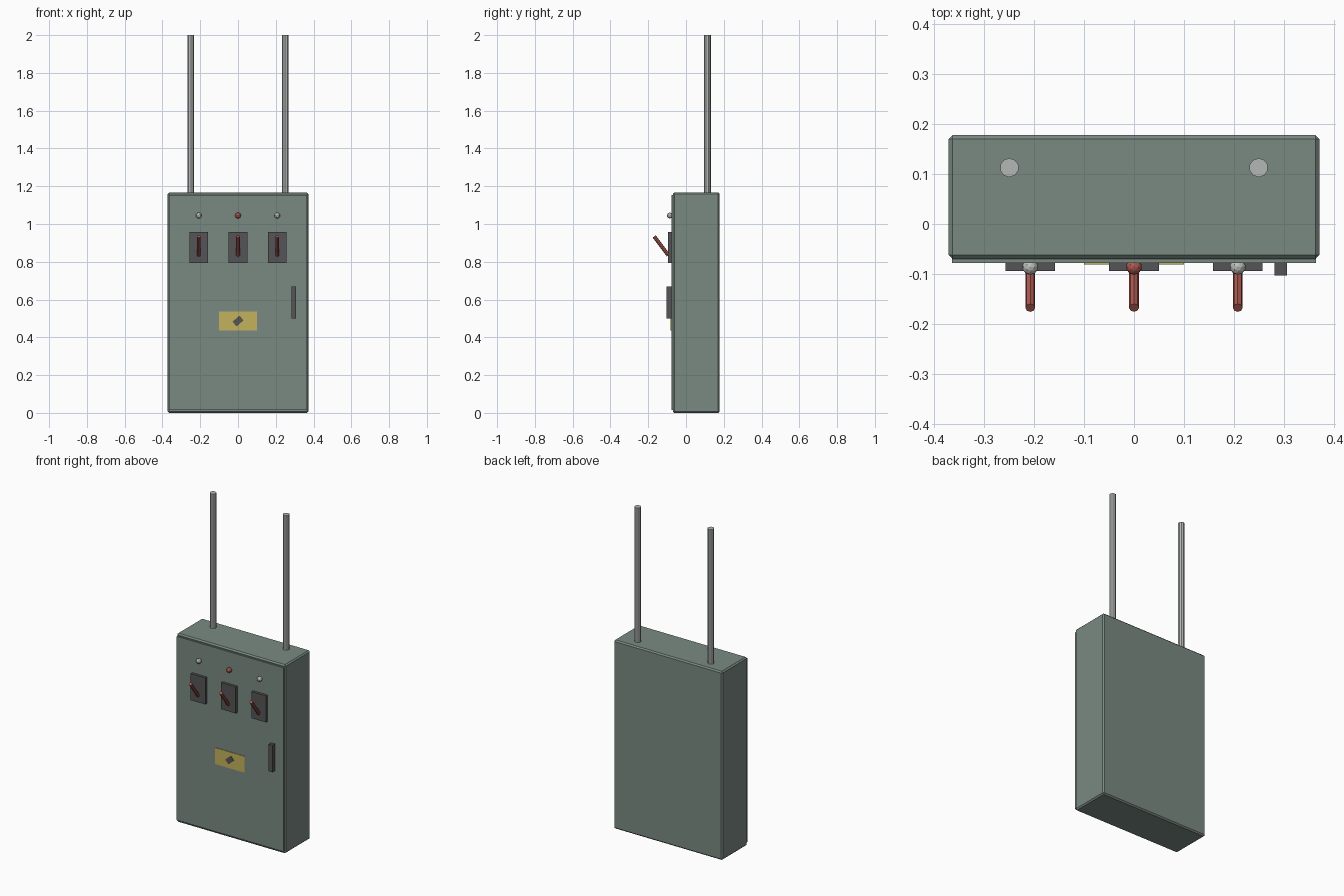
import bpy
import math
from mathutils import Vector

if "Cube" in bpy.data.objects:
    bpy.data.objects.remove(bpy.data.objects["Cube"])


def material(name, rgb):
    m = bpy.data.materials.new(name)
    m.diffuse_color = (*rgb, 1)
    m.use_nodes = True
    m.node_tree.nodes["Principled BSDF"].inputs["Base Color"].default_value = m.diffuse_color
    return m


GREEN = material("grey_green_paint", (0.195, 0.255, 0.225))
DARK = material("dark_grey", (0.09, 0.09, 0.095))
RED = material("red", (0.42, 0.10, 0.08))
YELLOW = material("warning_yellow", (0.55, 0.44, 0.11))
STEEL = material("light_steel", (0.46, 0.47, 0.47))
GLASS = material("pale_lamp", (0.52, 0.53, 0.51))


def finish(name, mat):
    ob = bpy.context.object
    ob.name = name
    ob.data.materials.append(mat)
    return ob


def box(name, x, y, z, mat, tilt=0):
    """Box given by (min, max) on each axis, optionally turned about y."""
    mid = [(a + b) / 2 for a, b in (x, y, z)]
    bpy.ops.mesh.primitive_cube_add(size=1, location=mid, rotation=(0, tilt, 0))
    ob = finish(name, mat)
    ob.scale = [b - a for a, b in (x, y, z)]
    bpy.ops.object.transform_apply(location=False, rotation=False, scale=True)
    return ob


def rod(name, start, end, radius, sides, mat):
    a, b = Vector(start), Vector(end)
    d = b - a
    bpy.ops.mesh.primitive_cylinder_add(
        vertices=sides, radius=radius, depth=d.length, location=(a + b) / 2,
        rotation=(math.atan2(-d.y, d.z), 0, 0))
    return finish(name, mat)


# Cabinet with chamfered edges, and the raised door panel
cabinet = box("cabinet", (-0.372, 0.372), (-0.07, 0.178), (0, 1.167), GREEN)
bevel = cabinet.modifiers.new("chamfer", 'BEVEL')
bevel.width = 0.008
bevel.segments = 1
box("door", (-0.365, 0.365), (-0.078, -0.065), (0.016, 1.153), GREEN)

# Conduits rising from the top
for side, x in (("left", -0.25), ("right", 0.25)):
    rod(side + "_conduit", (x, 0.113, 1.15), (x, 0.113, 2.0), 0.019, 10, STEEL)

# Three switches, each with a back plate, a lever and a lamp
for side, x, lamp in (("left", -0.208, GLASS), ("middle", 0, RED), ("right", 0.208, GLASS)):
    box(side + "_switch_plate", (x - 0.05, x + 0.05), (-0.094, -0.075),
        (0.793, 0.957), DARK)
    rod(side + "_lever", (x, -0.093, 0.834), (x, -0.168, 0.934), 0.01, 8, RED)
    bpy.ops.mesh.primitive_ico_sphere_add(subdivisions=2, radius=0.016,
                                          location=(x, -0.086, 1.045))
    finish(side + "_lamp", lamp)

# Door handle
box("door_handle", (0.282, 0.307), (-0.103, -0.075), (0.501, 0.668), DARK)

# Warning plate with a tilted dark mark
box("warning_plate", (-0.1, 0.1), (-0.081, -0.076), (0.435, 0.536), YELLOW)
box("warning_mark", (-0.0245, 0.0245), (-0.083, -0.079), (0.47, 0.503), DARK,
    tilt=math.radians(-41))
